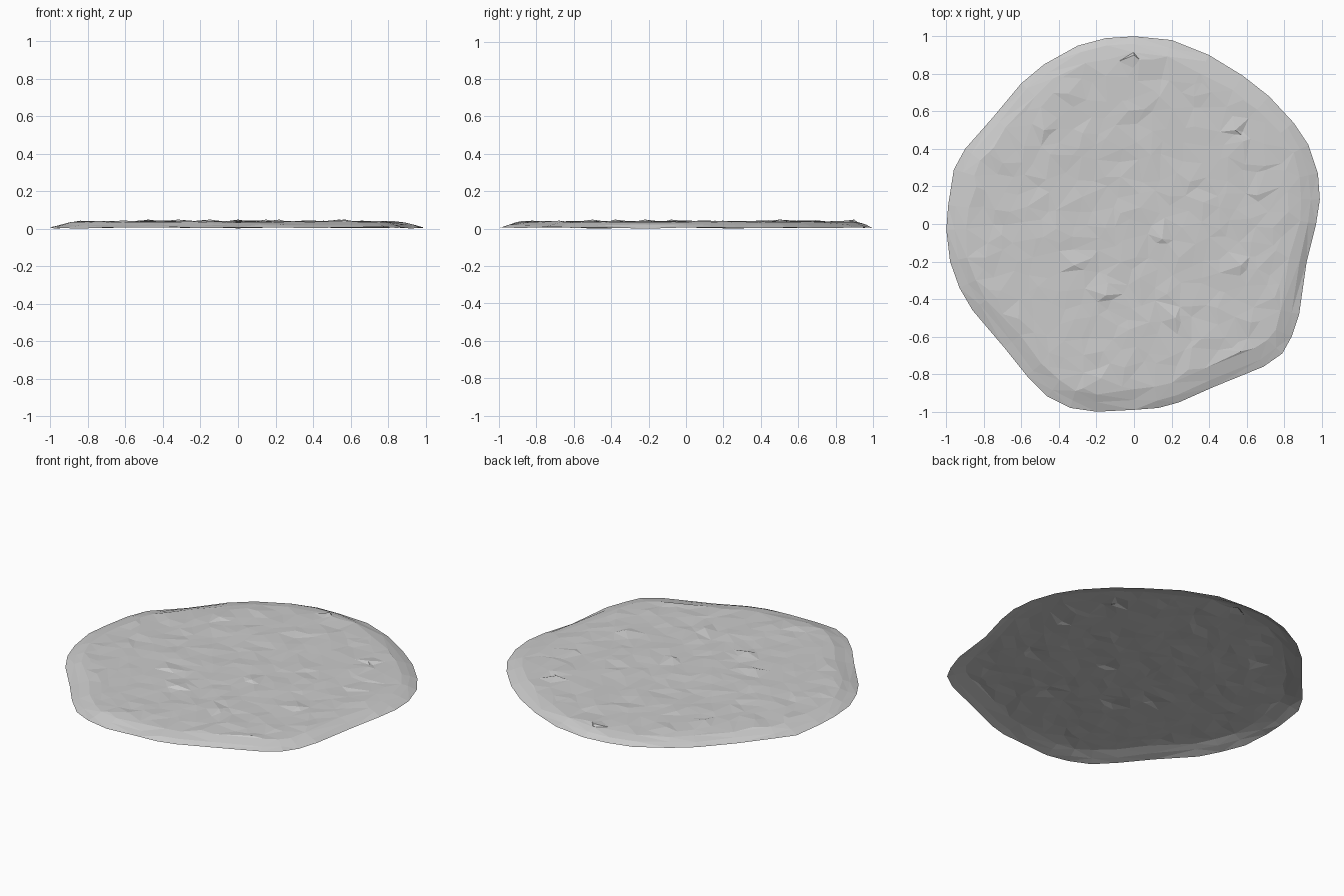
import bpy
import bmesh
import math
import random
from mathutils import Vector, geometry

random.seed(7)

cube = bpy.data.objects.get("Cube")
if cube:
    bpy.data.objects.remove(cube, do_unlink=True)


def make_material(name, colour):
    mat = bpy.data.materials.new(name)
    mat.use_nodes = True
    mat.diffuse_color = colour
    mat.node_tree.nodes["Principled BSDF"].inputs["Base Color"].default_value = colour
    return mat


stone_grey = make_material("stone grey", (0.6, 0.6, 0.6, 1))

# Irregular outline of the slab, counter-clockwise
OUTLINE = [Vector(p) for p in (
    (.99, .13), (.98, .27), (.93, .42), (.85, .54), (.72, .68), (.58, .79),
    (.4, .9), (.2, .98), (0, 1), (-.15, .99), (-.3, .95), (-.48, .85),
    (-.6, .75), (-.75, .57), (-.9, .4), (-.96, .29), (-.99, .1), (-1, -.03),
    (-.98, -.2), (-.93, -.34), (-.86, -.46), (-.69, -.66), (-.57, -.81),
    (-.46, -.92), (-.34, -.98), (-.2, -1), (0, -.99), (.13, -.98),
    (.24, -.95), (.42, -.87), (.69, -.76), (.79, -.69), (.84, -.6),
    (.88, -.48), (.92, -.2), (.97, 0))]

# Small chips and lumps that stand out of the worn top
LUMPS = [Vector(p) for p in (
    (.15, -.08), (-.32, -.22), (.54, .5), (-.48, .5), (.57, -.22),
    (.22, -.5), (0, .9), (-.15, -.38))]


def inset_ring(width, wobble):
    """Outline moved inwards along its normals by a slightly uneven width."""
    ring = []
    for i, point in enumerate(OUTLINE):
        along = OUTLINE[(i + 1) % len(OUTLINE)] - OUTLINE[i - 1]
        inward = Vector((-along.y, along.x)).normalized()
        ring.append(point + inward * (width + random.uniform(-wobble, wobble)))
    return ring


def inside(point, ring):
    hit = False
    for i, b in enumerate(ring):
        a = ring[i - 1]
        if (a.y > point.y) != (b.y > point.y):
            if point.x < a.x + (b.x - a.x) * (point.y - a.y) / (b.y - a.y):
                hit = not hit
    return hit


def worn_top_points(ring, step):
    """Jittered staggered grid of points inside the ring."""
    points = []
    rows = math.ceil(1 / step)
    for row in range(-rows, rows + 1):
        for col in range(-rows, rows + 1):
            point = Vector(((col + row % 2 / 2) * step, row * step))
            point += Vector((random.uniform(-1, 1), random.uniform(-1, 1))) * step * .4
            if inside(point, ring) and min((point - e).length for e in ring) > step * .5:
                points.append(point)
    return points


def build_slab():
    bm = bmesh.new()

    # Sloping broken rim, open underneath
    rings = []
    for width, wobble, height, rough in (
            (0, 0, .006, .005), (.045, .008, .022, .003), (.1, .015, .036, .002)):
        flat = inset_ring(width, wobble)
        verts = [bm.verts.new((p.x, p.y, height + random.uniform(-rough, rough)))
                 for p in flat]
        rings.append(verts)
    count = len(OUTLINE)
    for low, high in zip(rings, rings[1:]):
        for i in range(count):
            j = (i + 1) % count
            bm.faces.new((low[i], low[j], high[j], high[i]))

    # Uneven top made of irregular triangles
    border = [v.co.xy for v in rings[-1]]
    points = worn_top_points(border, .085)
    for lump in LUMPS:
        points += [lump, lump + Vector((.03, -.025))]
    coords = border + points
    edges = [(i, (i + 1) % count) for i in range(count)]
    flat, _, faces, _, _, _ = geometry.delaunay_2d_cdt(coords, edges, [], 1, 1e-5)
    verts = list(rings[-1])
    for p in flat[count:]:
        height = .04 + random.gauss(0, .0022)
        if any((p - lump).length < .001 for lump in LUMPS):
            height = .05
        verts.append(bm.verts.new((p.x, p.y, height)))
    for face in faces:
        centre = sum((flat[i] for i in face), Vector((0, 0))) / len(face)
        if inside(centre, border):
            bm.faces.new([verts[i] for i in face])

    # Facet the rim, face everything upwards and rest it on the ground
    bmesh.ops.triangulate(bm, faces=[f for f in bm.faces if len(f.verts) > 3])
    bm.normal_update()
    for face in bm.faces:
        if face.normal.z < 0:
            face.normal_flip()
    lowest = min(v.co.z for v in bm.verts)
    bmesh.ops.translate(bm, verts=bm.verts, vec=(0, 0, -lowest))

    mesh = bpy.data.meshes.new("stone_slab")
    bm.to_mesh(mesh)
    bm.free()
    mesh.materials.append(stone_grey)
    slab = bpy.data.objects.new("stone_slab", mesh)
    bpy.context.collection.objects.link(slab)


build_slab()
